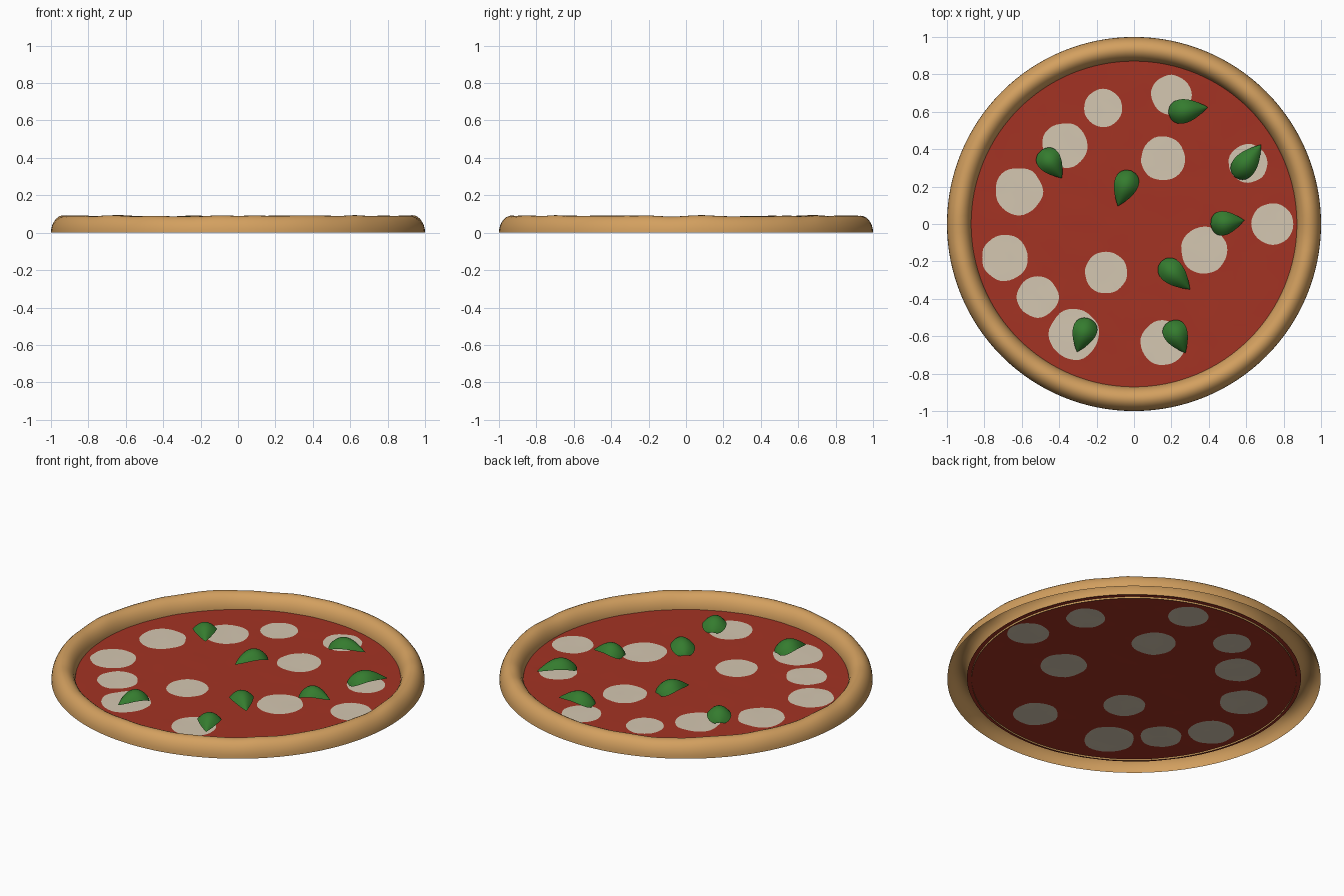
import bpy
import bmesh
from math import sin, cos, pi, tau, sqrt, hypot
from mathutils import Vector, noise
from mathutils.geometry import delaunay_2d_cdt

cube = bpy.data.objects.get("Cube")
if cube:
    bpy.data.objects.remove(cube, do_unlink=True)


def material(name, rgb):
    mat = bpy.data.materials.new(name)
    mat.use_nodes = True
    mat.diffuse_color = (*rgb, 1)
    mat.node_tree.nodes["Principled BSDF"].inputs["Base Color"].default_value = (*rgb, 1)
    return mat


def build(name, verts, faces, *mats):
    mesh = bpy.data.meshes.new(name)
    mesh.from_pydata(verts, [], faces)
    for mat in mats:
        mesh.materials.append(mat)
    mesh.shade_smooth()
    obj = bpy.data.objects.new(name, mesh)
    bpy.context.collection.objects.link(obj)
    return obj


def strip_faces(rows, cols, closed=False):
    """Quads joining a grid of points stored row by row."""
    count = rows if closed else rows - 1
    return [(i * cols + j, (i + 1) % rows * cols + j,
             (i + 1) % rows * cols + j + 1, i * cols + j + 1)
            for i in range(count) for j in range(cols - 1)]


crust_mat = material("baked dough", (0.65, 0.35, 0.115))
sauce_mat = material("tomato red", (0.37, 0.033, 0.017))
cheese_mat = material("cream white", (0.66, 0.57, 0.44))
leaf_mat = material("leaf green", (0.035, 0.2, 0.028))

# Crust: hollow arched ring, open underneath, with a slightly uneven top
SEGMENTS, ARC = 128, 14
MID, HALF, HEIGHT = 0.935, 0.065, 0.09
verts = []
for i in range(SEGMENTS):
    a = tau * i / SEGMENTS
    bump = 1 + 0.07 * noise.noise((cos(a) * 6, sin(a) * 6, 0))
    for j in range(ARC + 1):
        t = pi * j / ARC
        r = MID + HALF * cos(t)
        verts.append((r * cos(a), r * sin(a), HEIGHT * sin(t) * bump))
build("crust", verts, strip_faces(SEGMENTS, ARC + 1, closed=True), crust_mat)

# Sauce sheet with the cheese rounds cut into it (x, y, radius)
spots = [(-.165, .62, .102), (.2, .69, .107), (-.37, .42, .121), (.155, .35, .118),
         (.61, .325, .104), (-.615, .175, .127), (.74, 0, .112), (.375, -.14, .125),
         (-.69, -.18, .123), (-.15, -.26, .113), (-.515, -.39, .11),
         (-.32, -.59, .134), (.155, -.635, .12)]
points, edges = [], []


def add_loop(x, y, radius, count, wobble):
    start = len(points)
    for i in range(count):
        a = tau * i / count
        r = radius * (1 + wobble * noise.noise((x * 9 + cos(a) * 1.5, y * 9 + sin(a) * 1.5, 3)))
        points.append(Vector((x + r * cos(a), y + r * sin(a))))
        edges.append((start + i, start + (i + 1) % count))


add_loop(0, 0, 0.895, 96, 0)
for x, y, r in spots:
    add_loop(x, y, r, 32, 0.06)

# Loose inner points give the sheet a faint ripple
STEP = 0.06
for i in range(-15, 16):
    for j in range(-15, 16):
        x, y = i * STEP, j * STEP
        clear = all(abs(hypot(x - sx, y - sy) - r) > 0.02 for sx, sy, r in spots)
        if hypot(x, y) < 0.86 and clear:
            points.append(Vector((x, y)))

flat, _, tris, *_ = delaunay_2d_cdt(points, edges, [], 0, 1e-5)
verts = [(p.x, p.y, 0.01 + 0.002 * noise.noise((p.x * 9, p.y * 9, 1))) for p in flat]
sauce = build("sauce_and_cheese", verts, tris, sauce_mat, cheese_mat)

# Paint each face by whether its nearest round encloses it
bm = bmesh.new()
bm.from_mesh(sauce.data)
boundary = [[points[96 + 32 * k + i] for i in range(32)] for k in range(len(spots))]


def inside(p, loop):
    hit = False
    for a, b in zip(loop, loop[1:] + loop[:1]):
        if (a.y > p.y) != (b.y > p.y) and p.x < a.x + (b.x - a.x) * (p.y - a.y) / (b.y - a.y):
            hit = not hit
    return hit


for face in bm.faces:
    c = face.calc_center_median()
    face.material_index = int(any(inside(c, loop) for loop in boundary))
    if face.normal.z < 0:
        face.normal_flip()
bm.to_mesh(sauce.data)
bm.free()

# Basil leaves: arched teardrops running from rounded base to pointed tip
leaves = [((.185, .59), (.395, .625)), ((.54, .25), (.68, .425)),
          ((-.015, .285), (-.087, .095)), ((-.495, .395), (-.385, .245)),
          ((.41, -.005), (.59, .02)), ((.145, -.2), (.3, -.35)),
          ((-.24, -.505), (-.305, -.685)), ((.19, -.52), (.275, -.69))]
ROWS, COLS = 15, 9
for n, (base, tip) in enumerate(leaves, 1):
    base, tip = Vector(base), Vector(tip)
    side = (tip - base).orthogonal().normalized()
    verts = []
    for i in range(ROWS):
        t = (i / (ROWS - 1)) ** 1.4
        width = 2.6 * sqrt(t) * (1 - t)
        for j in range(COLS):
            s = 2 * j / (COLS - 1) - 1
            p = base.lerp(tip, t) + side * s * width * 0.065
            z = 0.03 + 0.06 * sin(pi * t ** 0.8) - 0.04 * width * s * s
            verts.append((p.x, p.y, z))
    build(f"basil_leaf_{n}", verts, strip_faces(ROWS, COLS), leaf_mat)

# Make every sheet face upward and drop the collapsed leaf ends
for obj in bpy.context.collection.objects:
    if obj.type == "MESH" and obj.name.startswith(("crust", "basil")):
        bm = bmesh.new()
        bm.from_mesh(obj.data)
        bmesh.ops.remove_doubles(bm, verts=bm.verts, dist=1e-5)
        if sum(f.normal.z * f.calc_area() for f in bm.faces) < 0:
            bmesh.ops.reverse_faces(bm, faces=bm.faces)
        bm.to_mesh(obj.data)
        bm.free()
